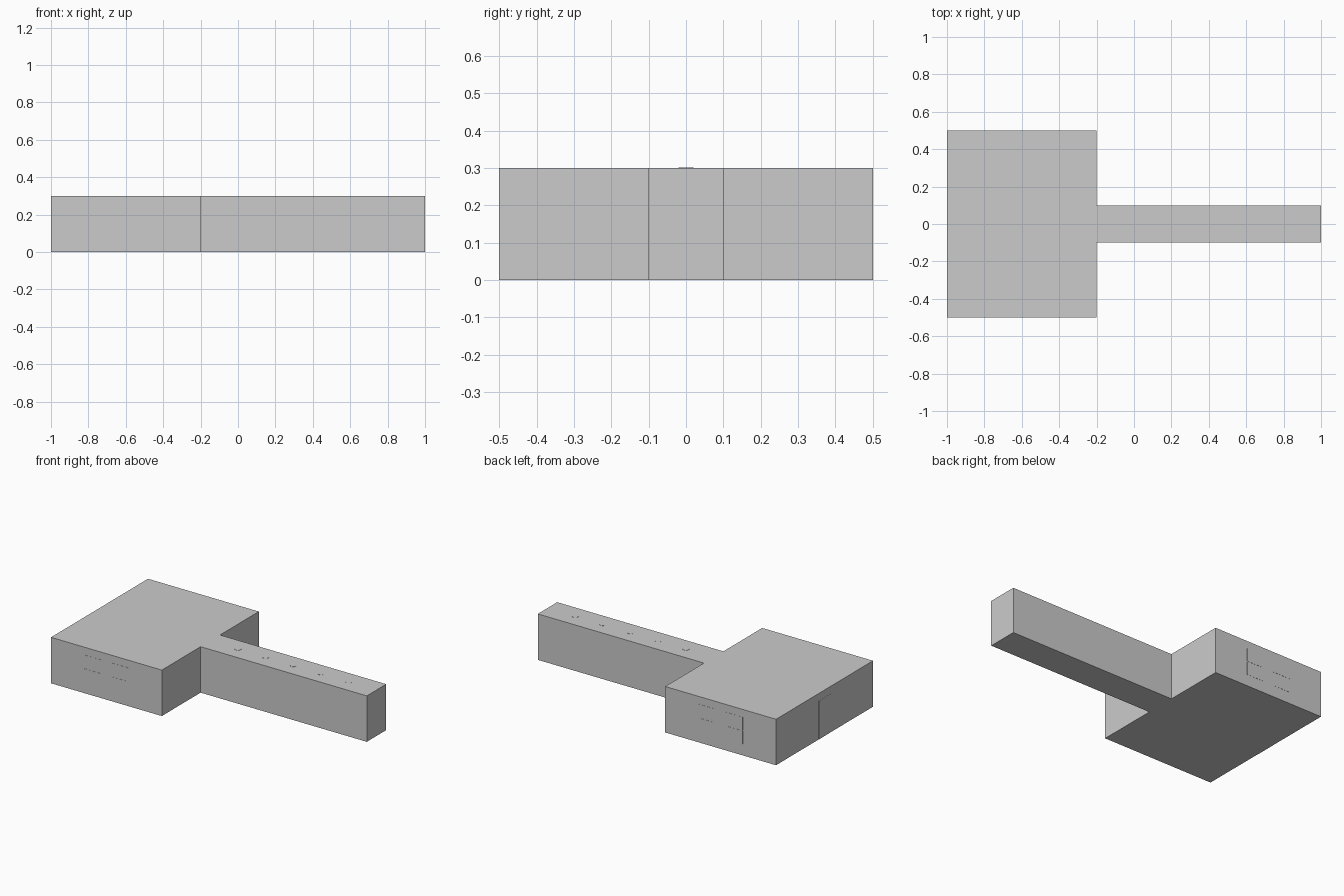
import bpy, bmesh

if "Cube" in bpy.data.objects:
    bpy.data.objects.remove(bpy.data.objects["Cube"])

def box(name, x0, x1, y0, y1, z0, z1):
    bpy.ops.mesh.primitive_cube_add(size=1, location=((x0+x1)/2, (y0+y1)/2, (z0+z1)/2))
    ob = bpy.context.object
    ob.name = name
    ob.scale = (x1-x0, y1-y0, z1-z0)
    bpy.ops.object.transform_apply(location=False, rotation=False, scale=True)
    return ob

H = 0.3
T = 0.001  # thickness of the surface details

# T-shaped building: wide block with a narrow wing
outline = [(-1, -.5), (-.2, -.5), (-.2, -.1), (1, -.1),
           (1, .1), (-.2, .1), (-.2, .5), (-1, .5)]
bm = bmesh.new()
base = bm.faces.new([bm.verts.new((x, y, 0)) for x, y in outline])
top = bmesh.ops.extrude_face_region(bm, geom=[base])
bmesh.ops.translate(bm, vec=(0, 0, H),
                    verts=[v for v in top["geom"] if isinstance(v, bmesh.types.BMVert)])
bmesh.ops.recalc_face_normals(bm, faces=bm.faces)
mesh = bpy.data.meshes.new("building")
bm.to_mesh(mesh)
bm.free()
bpy.context.collection.objects.link(bpy.data.objects.new("building", mesh))

# Two-sash windows on the front and back walls
for side, wall in ((-1, "front"), (1, "back")):
    y0, y1 = sorted((side*0.49, side*(0.5+T)))
    for i, x in enumerate((-0.7, -0.5)):
        for part, z0, z1 in (("lower", 0.075, 0.16), ("upper", 0.165, 0.25)):
            box(f"{wall}_window_{i+1}_{part}_sash", x-0.06, x+0.06, y0, y1, z0, z1)

# Door on the end wall
box("door", -1-T, -0.99, -0.06, 0.06, 0, 0.25)

# Row of flush round roof vents along the wing
for i in range(5):
    bpy.ops.mesh.primitive_cylinder_add(vertices=16, radius=0.02, depth=0.02,
                                        location=(0.2*i, 0, H+T-0.01))
    bpy.context.object.name = f"roof_vent_{i+1}"
